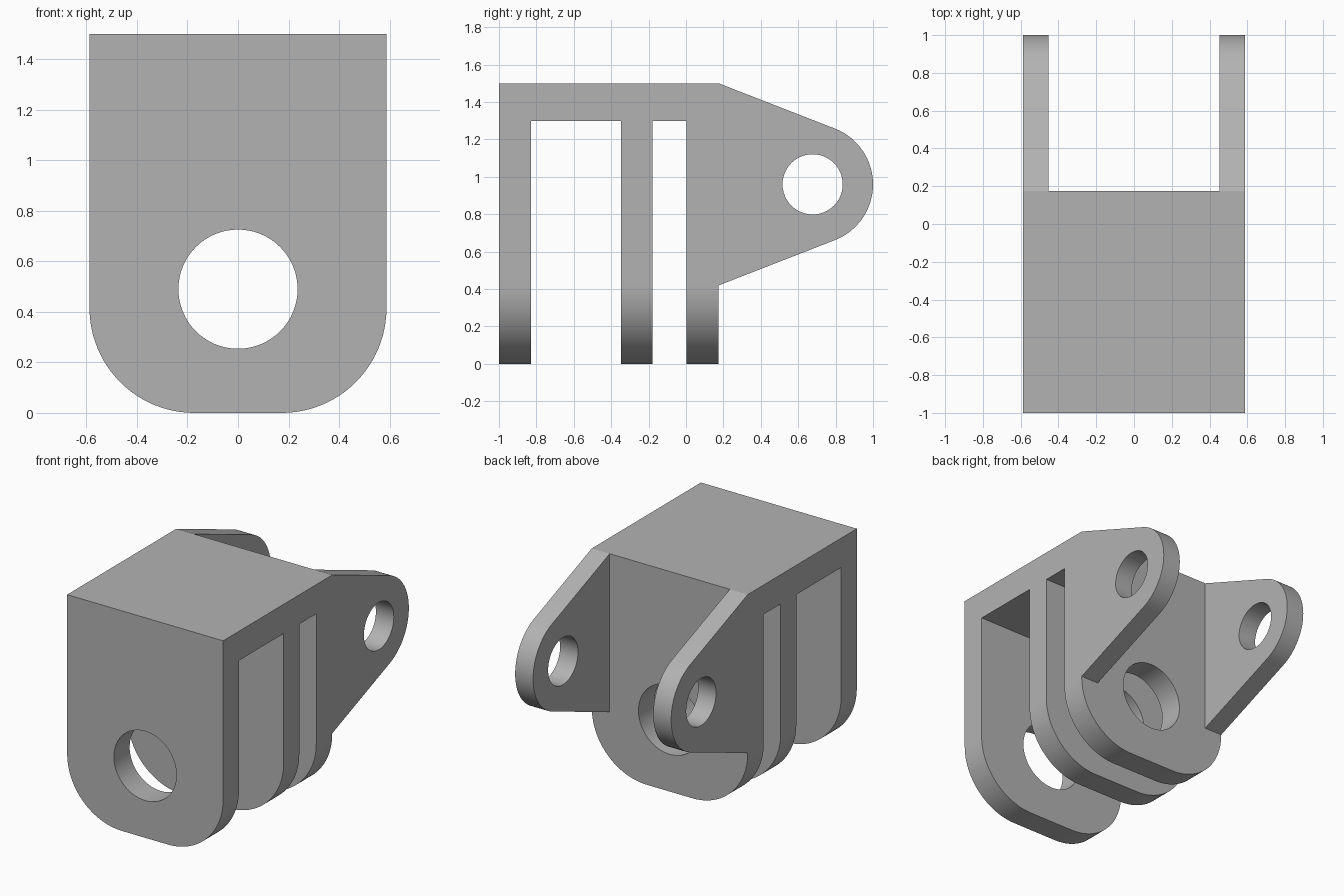
import bpy
import bmesh
from math import sin, cos, radians
from mathutils import Vector

if "Cube" in bpy.data.objects:
    bpy.data.objects.remove(bpy.data.objects["Cube"], do_unlink=True)

HALF_W = 0.588      # half width of the bracket
BACK = 0.175        # rear face of the last plate
TOP = 1.5
LUG_T = 0.135       # thickness of each lug

grey = bpy.data.materials.new("plain grey")
grey.use_nodes = True
colour = (0.45, 0.45, 0.45, 1)
grey.diffuse_color = colour
grey.node_tree.nodes["Principled BSDF"].inputs["Base Color"].default_value = colour


def arc(cx, cz, r, start, end, n):
    """Points along an arc, angles in degrees."""
    angles = [radians(start + (end - start) * i / n) for i in range(n + 1)]
    return [(cx + r * cos(a), cz + r * sin(a)) for a in angles]


def prism(name, profile, axis, lo, hi):
    """Extrude a (horizontal, z) profile along x or y."""
    bm = bmesh.new()
    place = (lambda u, z: (lo, u, z)) if axis == "x" else (lambda u, z: (u, lo, z))
    face = bm.faces.new([bm.verts.new(place(u, z)) for u, z in profile])
    ext = bmesh.ops.extrude_face_region(bm, geom=[face])
    step = Vector((hi - lo, 0, 0)) if axis == "x" else Vector((0, hi - lo, 0))
    moved = [v for v in ext["geom"] if isinstance(v, bmesh.types.BMVert)]
    bmesh.ops.translate(bm, verts=moved, vec=step)
    bmesh.ops.recalc_face_normals(bm, faces=bm.faces)
    mesh = bpy.data.meshes.new(name)
    bm.to_mesh(mesh)
    bm.free()
    mesh.materials.append(grey)
    obj = bpy.data.objects.new(name, mesh)
    bpy.context.collection.objects.link(obj)
    return obj


def combine(target, tool, operation):
    """Apply a boolean and discard the tool."""
    mod = target.modifiers.new("combine", "BOOLEAN")
    mod.operation, mod.object, mod.solver = operation, tool, "EXACT"
    bpy.context.view_layer.objects.active = target
    bpy.ops.object.modifier_apply(modifier=mod.name)
    bpy.data.objects.remove(tool, do_unlink=True)


def rectangle(a, b, lo, hi):
    return [(a, lo), (b, lo), (b, hi), (a, hi)]


# Block with rounded lower corners
R = 0.415
corner = HALF_W - R
outline = ([(-HALF_W, TOP)] + arc(-corner, R, R, 180, 270, 24)
           + arc(corner, R, R, 270, 360, 24) + [(HALF_W, TOP)])
bracket = prism("clevis_bracket", outline, "y", -1, BACK)

# Rear lugs, rounded at the tip
tip = arc(0.68, 0.96, 0.32, -69, 69, 32)
lug = [(BACK - 0.1, TOP), (BACK - 0.1, 0.42), (BACK, 0.42)] + tip + [(BACK, TOP)]
for side, lo in (("right", -HALF_W), ("left", HALF_W - LUG_T)):
    combine(bracket, prism(side + "_lug", lug, "x", lo, lo + LUG_T), "UNION")

# Two slots that leave three plates
for a, b in ((-0.83, -0.348), (-0.18, 0.003)):
    combine(bracket, prism("slot", rectangle(a, b, -0.2, 1.3), "x", -1, 1), "DIFFERENCE")

# Large bore through the plates, small bore through the lugs
bore = arc(0, 0.49, 0.236, 0, 360, 64)[:-1]
combine(bracket, prism("plate_bore", bore, "y", -1.2, 0.4), "DIFFERENCE")
pin = arc(0.677, 0.96, 0.161, 0, 360, 48)[:-1]
combine(bracket, prism("lug_bore", pin, "x", -1, 1), "DIFFERENCE")

# Tidy flat faces and smooth the rounds
bm = bmesh.new()
bm.from_mesh(bracket.data)
bmesh.ops.remove_doubles(bm, verts=bm.verts, dist=0.0002)
bmesh.ops.dissolve_limit(bm, angle_limit=radians(0.5), verts=bm.verts, edges=bm.edges)
bm.to_mesh(bracket.data)
bm.free()
bpy.ops.object.select_all(action="DESELECT")
bracket.select_set(True)
bpy.context.view_layer.objects.active = bracket
bpy.ops.object.shade_smooth_by_angle(angle=radians(20))
